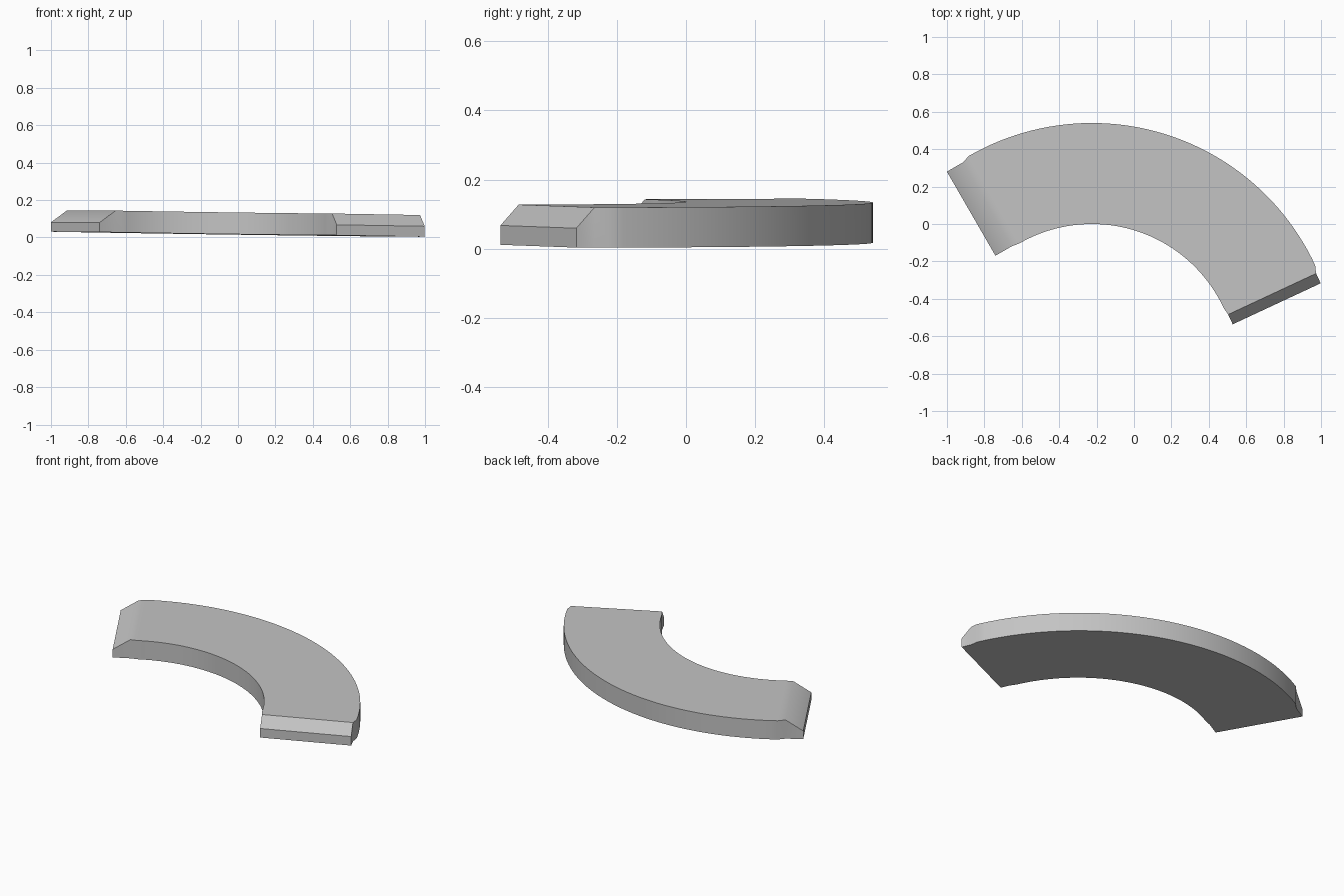
import bpy, bmesh, math
from mathutils import Vector

cube = bpy.data.objects.get("Cube")
if cube:
    bpy.data.objects.remove(cube, do_unlink=True)

CENTRE = Vector((-0.225, -0.777))
INNER, OUTER = 0.777, 1.317            # radii of the curved body
END_INNER, END_OUTER = 0.784, 1.303    # slightly narrower straight ends
THICK, LIP = 0.116, 0.05               # full height, height of end wall
START, STOP = math.radians(25), math.radians(120)
SEGMENTS = 48

grey = bpy.data.materials.new("plain grey")
grey.use_nodes = True
colour = (0.55, 0.55, 0.55, 1)
grey.diffuse_color = colour
grey.node_tree.nodes["Principled BSDF"].inputs["Base Color"].default_value = colour

bm = bmesh.new()


def underside(p):
    """Height of the gently tilted base plane."""
    return 0.0172 - 0.0149 * p.x - 0.0047 * p.y


def section(angle, offset, inner, outer, height):
    """Rectangular cross-section, pushed sideways past the arc by offset."""
    along = Vector((math.cos(angle), math.sin(angle)))
    side = Vector((-along.y, along.x)) * offset
    ring = []
    for radius, h in ((inner, 0), (inner, height), (outer, height), (outer, 0)):
        p = CENTRE + along * radius + side
        ring.append(bm.verts.new((p.x, p.y, underside(p) + h)))
    return ring


# Bevelled right end, curved body, longer bevelled left end
rings = [section(START, -0.1, END_INNER, END_OUTER, 0.056),
         section(START, -0.042, END_INNER, END_OUTER, THICK)]
for i in range(SEGMENTS + 1):
    a = START + (STOP - START) * i / SEGMENTS
    rings.append(section(a, 0, INNER, OUTER, THICK))
rings += [section(STOP, 0.043, END_INNER, END_OUTER, THICK),
          section(STOP, 0.143, END_INNER, END_OUTER, LIP)]

# Skin the sections and cap the ends
for a, b in zip(rings, rings[1:]):
    for k in range(4):
        n = (k + 1) % 4
        bm.faces.new((a[k], a[n], b[n], b[k]))
bm.faces.new(rings[0])
bm.faces.new(rings[-1])
bmesh.ops.recalc_face_normals(bm, faces=bm.faces)

mesh = bpy.data.meshes.new("curved_slab")
bm.to_mesh(mesh)
bm.free()
mesh.materials.append(grey)
slab = bpy.data.objects.new("curved_slab", mesh)
bpy.context.collection.objects.link(slab)

# Smooth the long curves, keep the rims sharp
bpy.ops.object.select_all(action='DESELECT')
slab.select_set(True)
bpy.context.view_layer.objects.active = slab
bpy.ops.object.shade_smooth_by_angle(angle=math.radians(36))
